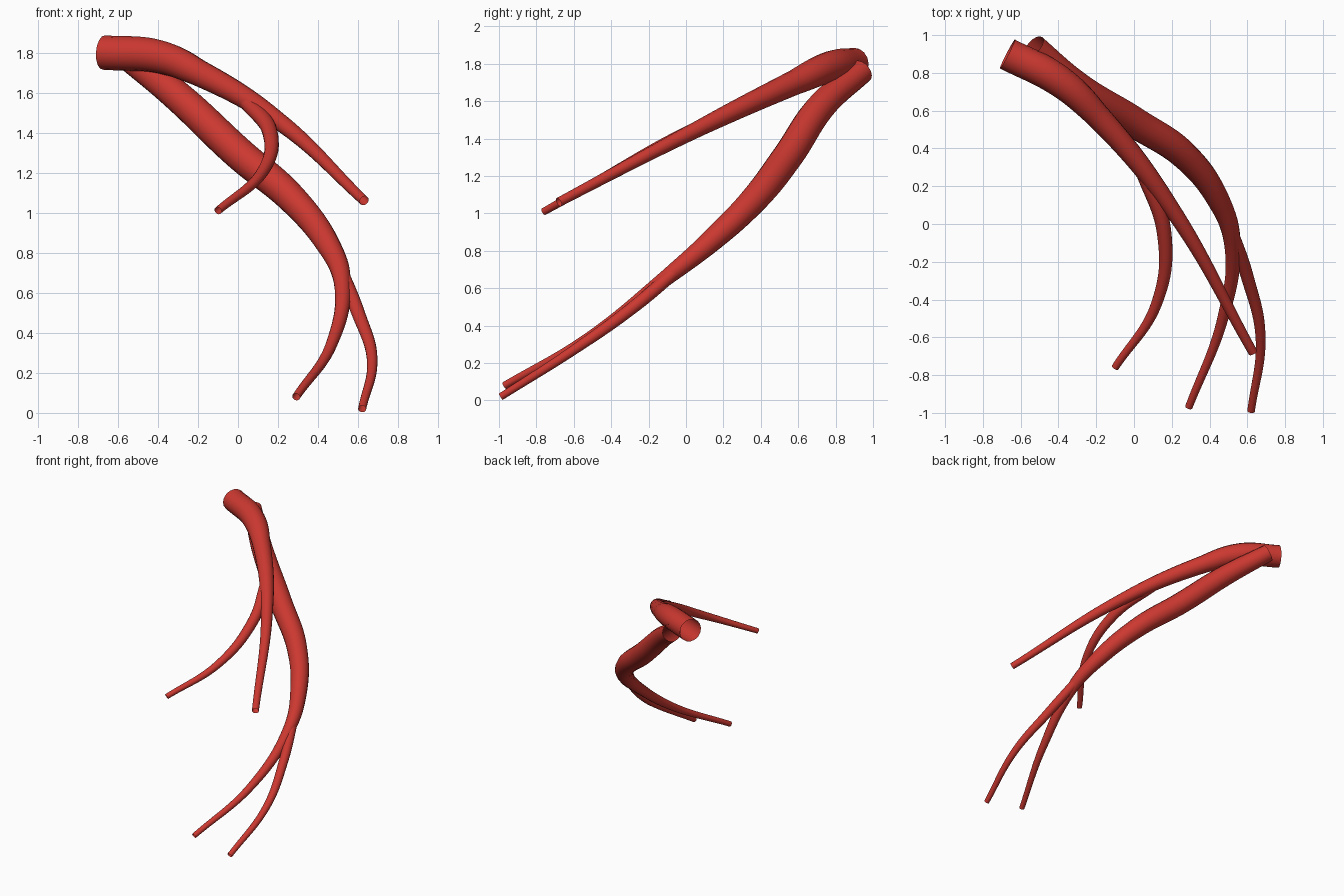
import bpy
from math import pi, sin
from mathutils import Vector

cube = bpy.data.objects.get("Cube")
if cube:
    bpy.data.objects.remove(cube, do_unlink=True)

# One red for every vessel
colour = (0.6, 0.04, 0.03, 1)
red = bpy.data.materials.new("vessel_red")
red.use_nodes = True
red.diffuse_color = colour
shader = next(node for node in red.node_tree.nodes if node.type == 'BSDF_PRINCIPLED')
shader.inputs["Base Color"].default_value = colour


def swelling_taper(fraction, start_radius, end_radius, swelling):
    """Radius along a vessel: a straight taper plus a swelling before the middle."""
    straight = start_radius + (end_radius - start_radius) * fraction
    return straight + swelling * sin(pi * fraction ** 0.65) ** 2


def vessel(name, path, start_radius, end_radius, swelling):
    """Open-ended round tube that runs smoothly through the path points."""
    curve = bpy.data.curves.new(name + "_path", 'CURVE')
    curve.dimensions = '3D'
    curve.fill_mode = 'FULL'
    curve.bevel_depth = 1
    curve.bevel_resolution = 6
    curve.resolution_u = 16
    curve.use_fill_caps = False
    curve.materials.append(red)

    spline = curve.splines.new('BEZIER')
    spline.radius_interpolation = 'CARDINAL'
    last = len(path) - 1
    spline.bezier_points.add(last)
    for index, position in enumerate(path):
        point = spline.bezier_points[index]
        point.co = Vector(position)
        point.handle_left_type = 'AUTO'
        point.handle_right_type = 'AUTO'
        point.radius = swelling_taper(index / last, start_radius, end_radius, swelling)

    tube = bpy.data.objects.new(name, curve)
    bpy.context.collection.objects.link(tube)
    bpy.ops.object.select_all(action='DESELECT')
    tube.select_set(True)
    bpy.context.view_layer.objects.active = tube
    bpy.ops.object.convert(target='MESH')
    bpy.ops.object.shade_smooth()


# Upper vessel and its side branch
vessel("upper_trunk",
       [(-0.67, 0.9, 1.8), (-0.4, 0.76, 1.78), (-0.2, 0.58, 1.7),
        (0.2, 0.08, 1.46), (0.63, -0.68, 1.06)],
       start_radius=0.086, end_radius=0.025, swelling=0.014)
vessel("upper_branch",
       [(0.04, 0.3, 1.56), (0.16, -0.05, 1.4), (0.12, -0.42, 1.2), (-0.1, -0.76, 1.01)],
       start_radius=0.04, end_radius=0.02, swelling=0.005)

# Lower vessel, running on into one tip of its fork
vessel("lower_trunk",
       [(-0.53, 0.94, 1.76), (-0.3, 0.73, 1.58), (0, 0.54, 1.3), (0.27, 0.36, 1.07),
        (0.45, 0.12, 0.84), (0.52, -0.1, 0.66), (0.47, -0.5, 0.35), (0.29, -0.97, 0.08)],
       start_radius=0.066, end_radius=0.02, swelling=0.03)

# Other tip of the fork
vessel("lower_branch",
       [(0.5, 0, 0.74), (0.6, -0.28, 0.5), (0.67, -0.6, 0.27), (0.62, -0.99, 0.02)],
       start_radius=0.036, end_radius=0.02, swelling=0.003)
